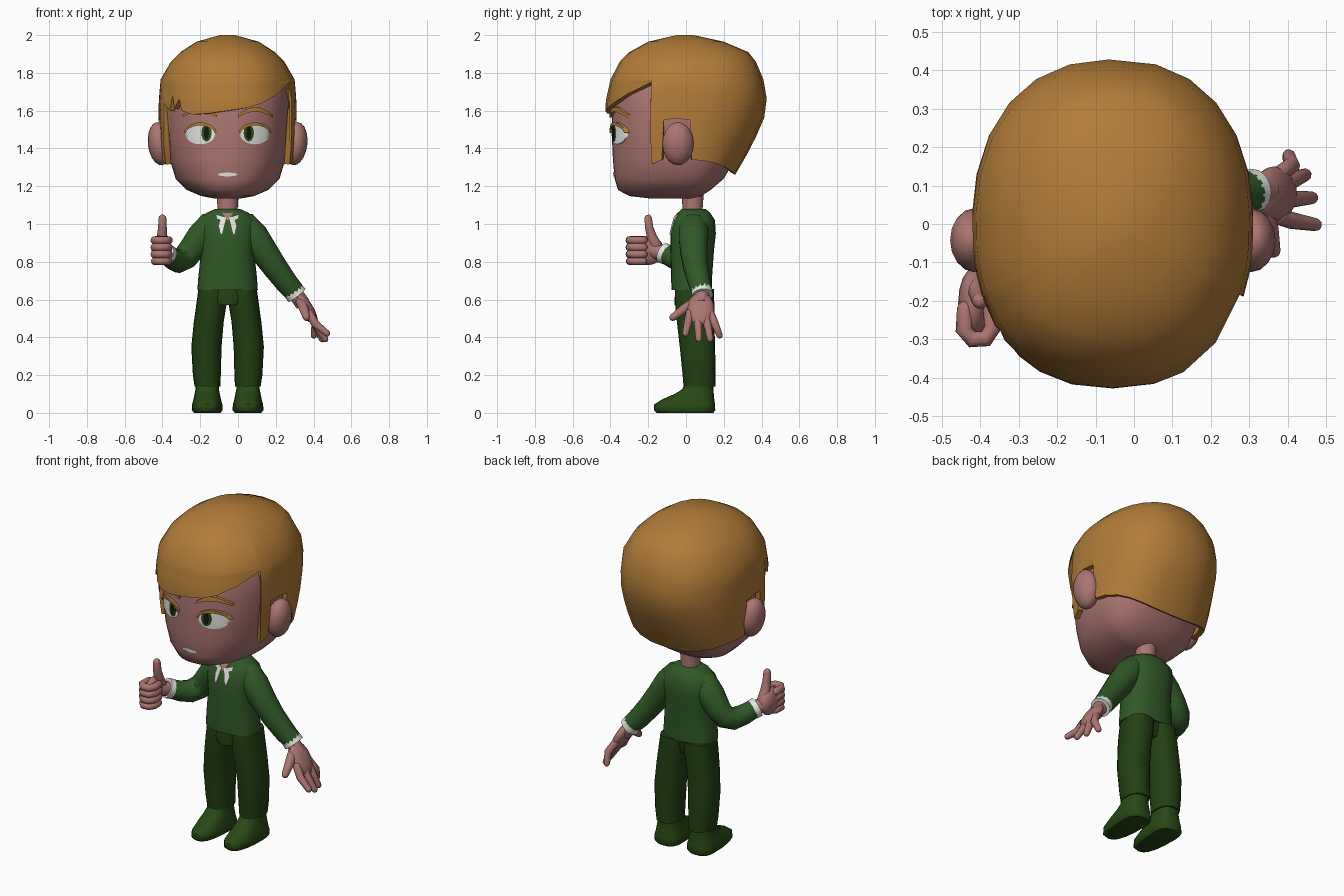
import bpy, bmesh
from math import sin, cos, pi, radians, copysign
from mathutils import Vector, Quaternion, Matrix

if "Cube" in bpy.data.objects:
    bpy.data.objects.remove(bpy.data.objects["Cube"])

CX = -0.055  # the body's middle line


def material(name, r, g, b):
    m = bpy.data.materials.new(name)
    m.use_nodes = True
    m.diffuse_color = (r, g, b, 1)
    bsdf = next(n for n in m.node_tree.nodes if n.type == 'BSDF_PRINCIPLED')
    bsdf.inputs["Base Color"].default_value = (r, g, b, 1)
    return m


HAIR = material("golden hair", .44, .2, .04)
SKIN = material("skin", .41, .18, .165)
SWEATER = material("green sweater", .03, .1, .02)
TROUSERS = material("dark green trousers", .016, .052, .006)
SHOES = material("shoe green", .02, .065, .007)
WHITE = material("white", .82, .82, .78)
IRIS = material("iris green", .03, .08, .008)
PUPIL = material("pupil black", .005, .01, .004)


def finish(name, bm, mat):
    bmesh.ops.recalc_face_normals(bm, faces=bm.faces)
    me = bpy.data.meshes.new(name)
    bm.to_mesh(me)
    bm.free()
    me.materials.append(mat)
    ob = bpy.data.objects.new(name, me)
    bpy.context.collection.objects.link(ob)
    shade(me)
    return ob


def shade(me):
    me.polygons.foreach_set("use_smooth", [True] * len(me.polygons))
    me.set_sharp_from_angle(angle=radians(50))


def skin_rings(name, rings, mat, caps=(True, True)):
    """Bridge closed rings of points in order and cap the ends."""
    bm = bmesh.new()
    vs = [[bm.verts.new(p) for p in ring] for ring in rings]
    n = len(vs[0])
    for a, b in zip(vs, vs[1:]):
        for i in range(n):
            j = (i + 1) % n
            bm.faces.new((a[i], a[j], b[j], b[i]))
    for ring, cap in zip((vs[0], vs[-1]), caps):
        if cap:
            bm.faces.new(ring)
    return finish(name, bm, mat)


def profile(table, z):
    """Half width, front depth and back depth at height z."""
    rows = sorted(table)
    z = min(max(z, rows[0][0]), rows[-1][0])
    for a, b in zip(rows, rows[1:]):
        if z <= b[0]:
            t = (z - a[0]) / (b[0] - a[0])
            return [p + (q - p) * t for p, q in zip(a[1:], b[1:])]


def around(ang, z, x, y, size, n):
    """Point on a rounded-square outline; angle 0 is the front."""
    w, front, back = size
    s, c = sin(ang), cos(ang)
    d = front if c > 0 else back
    return (x + w * copysign(abs(s) ** (2 / n), s), y - d * copysign(abs(c) ** (2 / n), c), z)


def loft(name, table, mat, x=CX, y=0.0, n=2.3, sides=24):
    rings = [[around(2 * pi * i / sides, r[0], x, y, r[1:], n) for i in range(sides)] for r in table]
    return skin_rings(name, rings, mat)


def tube(name, pts, mat, sides=14, rounded=False):
    """Tube through (x, y, z, radius) points, optionally with round ends."""
    pts = [(Vector(p[:3]), p[3]) for p in pts]
    if rounded:
        for end, nxt in ((0, 1), (-1, -2)):
            (p, r), q = pts[end], pts[nxt][0]
            d = (p - q).normalized() * r
            extra = [(p + d * .55, r * .8), (p + d * .9, r * .35)]
            pts = extra[::-1] + pts if end == 0 else pts + extra
    q, old, rings = Quaternion(), Vector((0, 0, 1)), []
    for i, (p, r) in enumerate(pts):
        d = (pts[min(i + 1, len(pts) - 1)][0] - pts[max(i - 1, 0)][0]).normalized()
        q = old.rotation_difference(d) @ q
        old = d
        rings.append([p + q @ Vector((r * cos(a), r * sin(a), 0))
                      for a in (2 * pi * k / sides for k in range(sides))])
    return skin_rings(name, rings, mat)


def ball(name, centre, size, mat, turn=0.0, axis='Y'):
    bm = bmesh.new()
    bmesh.ops.create_uvsphere(bm, u_segments=16, v_segments=10, radius=1)
    bm.transform(Matrix.Translation(centre) @ Matrix.Rotation(turn, 4, axis) @ Matrix.Diagonal((*size, 1)))
    return finish(name, bm, mat)


# Head
head = [(1.135, .07, .19, .03), (1.148, .14, .30, .08), (1.18, .215, .36, .13), (1.24, .275, .378, .2),
        (1.34, .305, .387, .26), (1.45, .322, .392, .32), (1.6, .332, .392, .38), (1.75, .32, .37, .37),
        (1.88, .24, .29, .3), (1.94, .1, .12, .12)]
loft("head", head, SKIN, sides=48)
loft("neck", [(1.0, .06, .06, .06), (1.08, .053, .053, .053), (1.18, .06, .06, .06)], SKIN, y=.035, n=2)

# Hair shell: each column ends at its own height (angle, lower edge)
edge = [(-179, 1.26), (-165, 1.265), (-150, 1.28), (-135, 1.3), (-120, 1.32), (-105, 1.335), (-94, 1.34),
        (-92, 1.55), (-84, 1.56), (-77, 1.55), (-75, 1.34), (-67, 1.315), (-66, 1.64), (-55, 1.6), (-51, 1.68),
        (-48, 1.61), (-42, 1.66), (-39, 1.6), (-28, 1.58), (-14, 1.585), (0, 1.6), (14, 1.615), (27, 1.64),
        (45, 1.69), (66, 1.75), (67, 1.315), (75, 1.34), (77, 1.55), (84, 1.56), (92, 1.55), (94, 1.34),
        (105, 1.335), (120, 1.32), (135, 1.3), (150, 1.28), (165, 1.265)]
hair_shape = [(2.0, .04, .05, .04), (1.965, .165, .2, .2), (1.91, .25, .3, .33), (1.86, .3, .35, .37),
              (1.765, .355, .4, .41), (1.65, .365, .425, .43), (1.54, .365, .43, .41),
              (1.38, .36, .42, .33), (1.26, .345, .40, .26)]
levels = [r[0] for r in hair_shape[:5]]
rings = [[around(radians(a), z, CX, 0, profile(hair_shape, z), 2.3) for a, _ in edge] for z in levels]
for k in range(1, 6):
    ring = []
    for a, low in edge:
        z = levels[-1] + (low - levels[-1]) * k / 5
        ring.append(around(radians(a), z, CX, 0, profile(hair_shape, z), 2.3))
    rings.append(ring)
hair = skin_rings("hair", rings, HAIR, (True, False))
mod = hair.modifiers.new("thickness", 'SOLIDIFY')
mod.thickness, mod.offset = .03, -1
bpy.context.view_layer.objects.active = hair
hair.select_set(True)
bpy.ops.object.modifier_apply(modifier=mod.name)
shade(hair.data)

# Torso
torso = [(.65, .16, .115, .1), (.72, .155, .117, .1), (.86, .14, .12, .11), (.95, .15, .12, .12),
         (1.02, .15, .105, .115), (1.06, .11, .08, .09), (1.08, .065, .06, .065)]
loft("sweater", torso, SWEATER, y=.038)


def on_surface(table, y, x, z, lift):
    w, f, _ = profile(table, z)
    t = max(1 - (abs(x) / w) ** 2.3, 0)
    return (CX + x, y - f * t ** (1 / 2.3) - lift, z)


def disc(name, x, z, w, h, mat, lift):
    rings = []
    for s, up in ((.05, lift), (.4, lift), (.75, lift), (1, lift), (1, -.01)):
        rings.append([on_surface(head, 0, x + w * s * cos(a), z + h * s * sin(a), up)
                      for a in (2 * pi * k / 24 for k in range(24))])
    skin_rings(name, rings, mat)


def band(name, low, high, mat, lift, table=head, y=0.0):
    rings = [[on_surface(table, y, *a, -.01), on_surface(table, y, *a, lift),
              on_surface(table, y, *b, lift), on_surface(table, y, *b, -.01)] for a, b in zip(low, high)]
    skin_rings(name, rings, mat)


# Face, ears, collar points, legs and shoes on both sides
for side, s in (("right", -1), ("left", 1)):
    disc(side + "_eye", s * .145, 1.475, .078, .053, WHITE, .006)
    disc(side + "_iris", s * .112, 1.482, .027, .045, IRIS, .009)
    disc(side + "_pupil", s * .112, 1.482, .013, .036, PUPIL, .012)
    arc = [radians(8 + 16.4 * k) for k in range(11)]
    band(side + "_eyelid", [(s * (.145 + .078 * cos(a)), 1.475 + .047 * sin(a)) for a in arc],
         [(s * (.145 + .088 * cos(a)), 1.475 + .063 * sin(a)) for a in arc], HAIR, .017)
    steps = [k / 8 for k in range(9)]
    band(side + "_eyebrow", [(s * (.055 + .185 * t), 1.565 + .03 * sin(pi * t)) for t in steps],
         [(s * (.055 + .185 * t), 1.578 + .042 * sin(pi * t)) for t in steps], HAIR, .016)
    ball(side + "_ear", (CX + s * .36, -.042, 1.425), (.062, .083, .115), SKIN, s * .12)
    band(side + "_collar_point", [(s * (.03 + .003 * k), .945) for k in range(3)],
         [(s * (.008 + .026 * k), 1.035 + .008 * k) for k in range(3)], WHITE, .008, torso, .038)
    # Trouser leg: (height, offset, width, front, back)
    legs = [(.14, .107, .068, .085, .085), (.2, .11, .074, .09, .085), (.35, .112, .08, .105, .082),
            (.48, .1, .079, .12, .078), (.58, .085, .08, .13, .078), (.655, .077, .078, .13, .075)]
    skin_rings(side + "_trouser_leg",
               [[around(2 * pi * i / 20, z, CX + s * o, .072, (w, f, b), 2.3) for i in range(20)]
                for z, o, w, f, b in legs], TROUSERS)
    loft(side + "_shoe", [(0, .07, .225, .075), (.015, .082, .24, .085), (.045, .08, .238, .084),
                          (.07, .073, .2, .08), (.1, .067, .13, .077), (.125, .062, .09, .076),
                          (.16, .06, .075, .075)], SHOES, CX + s * .108, .07, 2.5, 20)

disc("mouth", 0, 1.262, .052, .01, WHITE, .005)
band("neck_opening", [(-.005, 1.022), (0, 1.02), (.005, 1.022)],
     [(-.03, 1.06), (0, 1.058), (.03, 1.06)], SKIN, .004, torso, .038)
loft("hips", [(.57, .085, .11, .06), (.61, .14, .11, .07), (.67, .15, .1, .08)], TROUSERS, y=.05)

# Lowered left arm with an open hand
tube("left_sleeve", [(-.03, .04, 1.0, .06), (.035, .04, .985, .08), (.085, .04, .93, .08), (.14, .042, .85, .073),
                     (.2, .052, .765, .066), (.26, .072, .685, .06), (.3, .085, .64, .055)], SWEATER)
tube("left_cuff", [(.29, .083, .65, .056), (.312, .087, .622, .057)], WHITE)
tube("left_wrist", [(.29, .083, .65, .04), (.345, .083, .575, .04)], SKIN)
ball("left_palm", (.365, .078, .55), (.034, .072, .1), SKIN, 2.61)
tips = [("index", .02, .48, -.002, .405), ("middle", .06, .47, .068, .375),
        ("ring", .098, .453, .128, .375), ("little", .128, .41, .178, .395)]
for name, y, tx, ty, tz in tips:
    tube("left_" + name + "_finger", [(.375, y, .53, .022), (.41, (y + ty) / 2, .47, .022), (tx - .008, ty, tz + .015, .017)],
         SKIN, 10, True)
tube("left_thumb", [(.33, .05, .59, .026), (.35, -.01, .55, .026), (.362, -.07, .505, .019)], SKIN, 10, True)

# Raised right arm with the thumb up
tube("right_sleeve", [(-.08, .04, 1.0, .06), (-.145, .04, .985, .08), (-.195, .042, .93, .078), (-.245, .045, .865, .07),
                      (-.283, .035, .82, .066), (-.315, -.005, .803, .063), (-.345, -.055, .815, .058),
                      (-.377, -.105, .84, .053)], SWEATER)
tube("right_cuff", [(-.373, -.098, .836, .055), (-.388, -.122, .847, .056)], WHITE)
tube("right_wrist", [(-.373, -.1, .838, .04), (-.41, -.17, .858, .042)], SKIN)
ball("right_palm", (-.417, -.205, .86), (.04, .09, .078), SKIN)
for k, name in enumerate(("little", "ring", "middle", "index")):
    z, r = .803 + .037 * k, .02 + .002 * (k > 0)
    tube("right_" + name + "_finger", [(-.438, -.22, z, r), (-.442, -.275, z, r), (-.42, -.3, z, r),
                                       (-.385, -.298, z, r), (-.367, -.27, z, r), (-.37, -.225, z, r)], SKIN, 10, True)
tube("right_thumb", [(-.405, -.15, .87, .034), (-.402, -.18, .93, .028), (-.4, -.195, .98, .023),
                     (-.4, -.2, 1.03, .021)], SKIN, 10, True)
